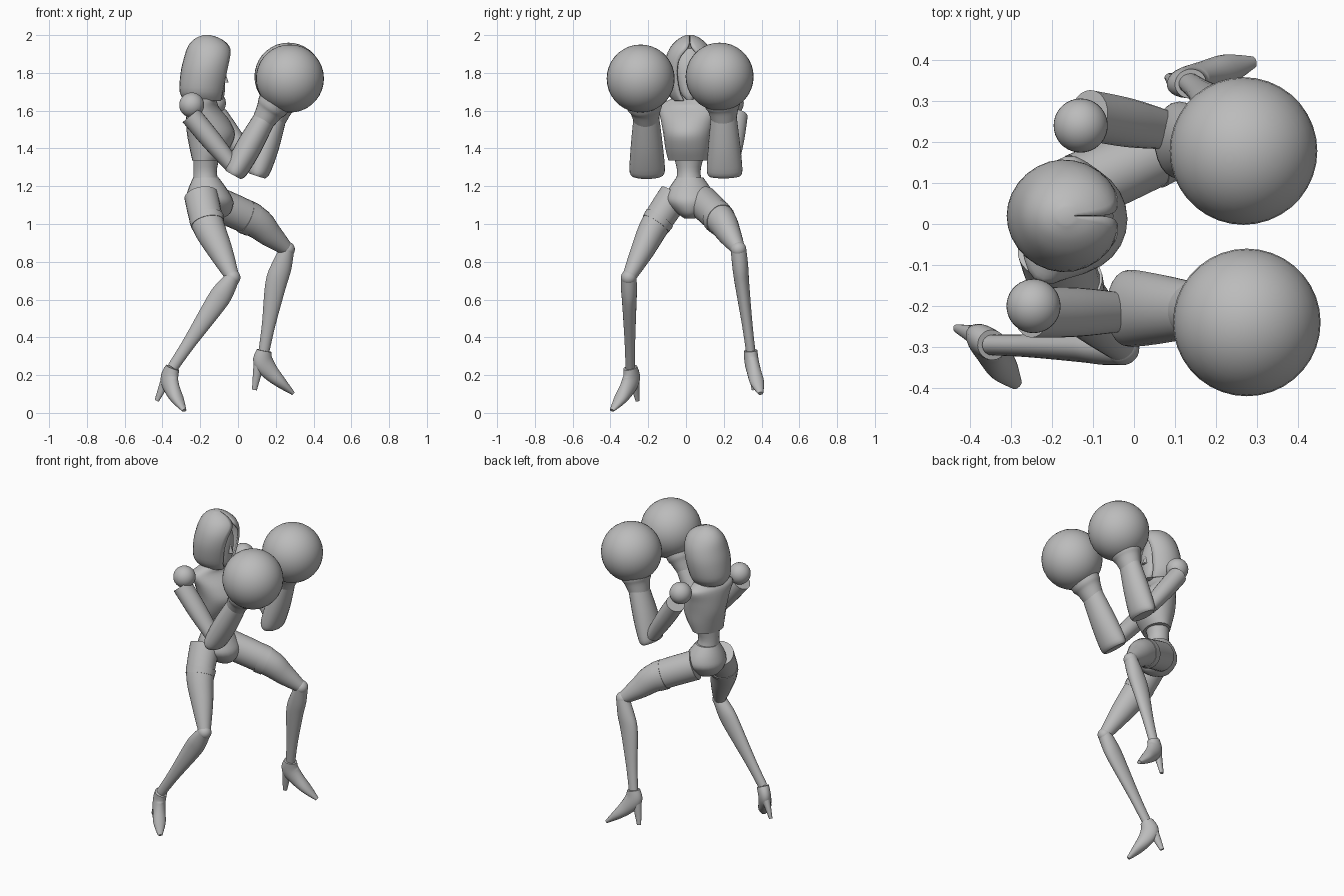
import bpy
import bmesh
import math
from mathutils import Vector

if "Cube" in bpy.data.objects:
    bpy.data.objects.remove(bpy.data.objects["Cube"], do_unlink=True)

grey = bpy.data.materials.new("plain grey")
grey.use_nodes = True
shade = (0.5, 0.5, 0.5, 1)
grey.diffuse_color = shade
grey.node_tree.nodes["Principled BSDF"].inputs["Base Color"].default_value = shade

UP = Vector((0, 0, 1))
LEFTWARD = Vector((0, 1, 0))
CHEST_TURN = Vector((1, 4, 0)).normalized()


def finish(name, bm):
    """Turn a bmesh into a smooth shaded object that keeps its hard edges."""
    bmesh.ops.recalc_face_normals(bm, faces=bm.faces)
    mesh = bpy.data.meshes.new(name)
    bm.to_mesh(mesh)
    bm.free()
    mesh.materials.append(grey)
    obj = bpy.data.objects.new(name, mesh)
    bpy.context.collection.objects.link(obj)
    bpy.ops.object.select_all(action="DESELECT")
    obj.select_set(True)
    bpy.context.view_layer.objects.active = obj
    bpy.ops.object.shade_smooth_by_angle(angle=math.radians(40))
    return obj


def smooth_keys(keys, steps=4):
    """Run a smooth spline through the key rings."""
    result = []
    last = len(keys) - 1
    for i in range(last):
        around = [keys[min(max(i + offset, 0), last)] for offset in (-1, 0, 1, 2)]
        for step in range(steps):
            t = step / steps
            result.append([
                b + t / 2 * (c - a + t * (2 * a - 5 * b + 4 * c - d + t * (3 * (b - c) + d - a)))
                for a, b, c, d in zip(*around)])
    result.append(list(keys[last]))
    return result


def loft(name, keys, side=LEFTWARD, level=False, split=False, sides=24):
    """Skin elliptical rings: x, y, z, half width, half depth and, if split,
    the half angle left open at the front. Level rings stay horizontal."""
    bm = bmesh.new()
    rings = smooth_keys(keys)
    points = [Vector(ring[:3]) for ring in rings]
    last = len(points) - 1
    loops = []
    for i, ring in enumerate(rings):
        along = UP if level else (points[min(i + 1, last)] - points[max(i - 1, 0)]).normalized()
        wide = (side - along * side.dot(along)).normalized()
        deep = wide.cross(along)
        gap = max(ring[5], 0.01) if split else 0
        loop = []
        for k in range(sides + split):
            angle = gap + (math.tau - 2 * gap) * k / sides
            offset = wide * ring[3] * math.sin(angle) + deep * ring[4] * math.cos(angle)
            loop.append(bm.verts.new(points[i] + offset))
        loops.append(loop)
    for low, high in zip(loops, loops[1:]):
        for k in range(sides):
            n = (k + 1) % len(low)
            bm.faces.new((low[k], low[n], high[n], high[k]))
    bm.faces.new(loops[-1])
    if not split:
        bm.faces.new(loops[0])
    return finish(name, bm)


def tube(name, points, widths, depths, side=LEFTWARD):
    """Limb through a few joints, with a half width and half depth at each."""
    return loft(name, [(*p, w, d) for p, w, d in zip(points, widths, depths)], side)


def stack(name, y, profile, side=LEFTWARD, split=False):
    """Upright body part from rows of height, x, half width, half depth."""
    keys = [(x, y, z, *sizes) for z, x, *sizes in profile]
    return loft(name, keys, side, level=True, split=split)


def ball(name, centre, radius):
    bm = bmesh.new()
    bmesh.ops.create_uvsphere(bm, u_segments=36, v_segments=18, radius=radius)
    bmesh.ops.translate(bm, verts=bm.verts, vec=centre)
    return finish(name, bm)


def build_arm(label, shoulder, top, elbow, cuff, wrist, fist):
    """Shoulder ball, upper arm, flared cuff and round glove."""
    top, elbow, cuff, wrist, fist = map(Vector, (top, elbow, cuff, wrist, fist))
    ball(label + "_shoulder", shoulder, 0.066)
    tube(label + "_upper_arm", [top, top.lerp(elbow, 0.5), elbow],
         [0.062, 0.06, 0.048], [0.056, 0.054, 0.042])
    tube(label + "_forearm", [cuff, cuff.lerp(wrist, 0.1), cuff.lerp(wrist, 0.5), wrist],
         [0.085, 0.094, 0.085, 0.068], [0.045, 0.062, 0.068, 0.058])
    flare = [0.066, 0.08, 0.095, 0.1]
    tube(label + "_glove_cuff",
         [cuff.lerp(wrist, 0.93)] + [wrist.lerp(fist, t) for t in (0.15, 0.3, 0.6)],
         flare, [0.9 * r for r in flare])
    ball(label + "_glove", fist, 0.18)


def build_leg(label, hip, thigh, knee, calf, ankle, heel, toe):
    """Thigh with a raised hem, knee ball, shin and high heeled shoe."""
    hip, thigh, knee, calf, ankle, heel, toe = map(
        Vector, (hip, thigh, knee, calf, ankle, heel, toe))
    lower = thigh.lerp(knee, 0.5)
    tube(label + "_thigh", [hip, thigh, lower, knee],
         [0.085, 0.078, 0.062, 0.036], [0.09, 0.086, 0.066, 0.036])
    hem = thigh.lerp(hip, 0.2)
    tube(label + "_hem", [hem, thigh], [0.084, 0.081], [0.092, 0.089])
    ball(label + "_knee", knee, 0.041)
    tube(label + "_shin", [knee, knee.lerp(calf, 0.5), calf, calf.lerp(ankle, 0.6), ankle],
         [0.041, 0.042, 0.038, 0.028, 0.025], [0.038, 0.054, 0.056, 0.036, 0.029])
    # The foot bows back towards the heel between the collar and the toe
    back = heel - toe
    back.z = 0
    back.normalize()
    across = back.cross(UP)
    steps = [i / 4 for i in range(5)]
    foot = [ankle.lerp(toe, t) + back * 0.048 * math.sin(math.pi * t ** 0.7) for t in steps]
    tube(label + "_shoe", foot, [0.036, 0.037, 0.037, 0.037, 0.014],
         [0.039, 0.054, 0.045, 0.03, 0.01], across)
    root = foot[1] + back * 0.02
    tube(label + "_heel", [root, root.lerp(heel, 0.5), heel],
         [0.026, 0.018, 0.01], [0.03, 0.022, 0.013], across)


# Hood, open at the front, with a thin shell
hood = stack("hood", 0.02, [
    (1.65, -0.18, 0.085, 0.1, 0.45), (1.7, -0.187, 0.12, 0.122, 0.5),
    (1.8, -0.172, 0.137, 0.132, 0.55), (1.88, -0.158, 0.128, 0.128, 0.45),
    (1.94, -0.155, 0.1, 0.11, 0.1), (1.98, -0.16, 0.06, 0.07, 0),
    (2, -0.165, 0.02, 0.02, 0)], split=True)
shell = hood.modifiers.new("thickness", "SOLIDIFY")
shell.thickness = 0.012

# Face with a pointed chin and nose
stack("face", 0.02, [
    (1.66, -0.1, 0.02, 0.02), (1.7, -0.115, 0.05, 0.045),
    (1.83, -0.13, 0.085, 0.06), (1.93, -0.14, 0.05, 0.04)])
stack("nose", 0.02, [(1.75, -0.07, 0.016, 0.02), (1.82, -0.085, 0.006, 0.012)])

# Torso, turned so that the left shoulder leads
stack("neck", 0.015, [(1.6, -0.17, 0.045, 0.045), (1.74, -0.155, 0.042, 0.042)], CHEST_TURN)
stack("chest", 0.01, [
    (1.335, -0.165, 0.105, 0.075), (1.4, -0.15, 0.12, 0.105),
    (1.475, -0.143, 0.13, 0.127), (1.55, -0.16, 0.145, 0.112),
    (1.615, -0.185, 0.16, 0.08), (1.645, -0.18, 0.125, 0.065),
    (1.675, -0.17, 0.06, 0.055)], CHEST_TURN)
stack("waist", 0.015, [
    (1.21, -0.168, 0.075, 0.07), (1.28, -0.174, 0.062, 0.062),
    (1.37, -0.165, 0.085, 0.07)], CHEST_TURN)
stack("pelvis", 0.02, [
    (1.03, -0.13, 0.03, 0.05), (1.06, -0.14, 0.07, 0.1),
    (1.12, -0.15, 0.125, 0.125), (1.18, -0.16, 0.115, 0.105),
    (1.245, -0.17, 0.072, 0.068)])

build_arm("right", shoulder=(-0.245, -0.2, 1.63), top=(-0.25, -0.215, 1.575),
          elbow=(-0.03, -0.215, 1.31), cuff=(-0.025, -0.205, 1.26),
          wrist=(0.145, -0.21, 1.565), fist=(0.275, -0.24, 1.77))
build_arm("left", shoulder=(-0.13, 0.24, 1.64), top=(-0.11, 0.265, 1.575),
          elbow=(0.075, 0.23, 1.31), cuff=(0.1, 0.205, 1.255),
          wrist=(0.2, 0.2, 1.57), fist=(0.267, 0.178, 1.78))

build_leg("right", hip=(-0.195, -0.06, 1.15), thigh=(-0.16, -0.16, 1),
          knee=(-0.028, -0.303, 0.717), calf=(-0.118, -0.3, 0.58),
          ankle=(-0.346, -0.295, 0.24), heel=(-0.43, -0.256, 0.065),
          toe=(-0.285, -0.392, 0.013))
build_leg("left", hip=(-0.13, 0.09, 1.115), thigh=(0.08, 0.185, 1.02),
          knee=(0.26, 0.278, 0.866), calf=(0.2, 0.297, 0.68),
          ankle=(0.138, 0.342, 0.33), heel=(0.087, 0.358, 0.122),
          toe=(0.292, 0.395, 0.103))
